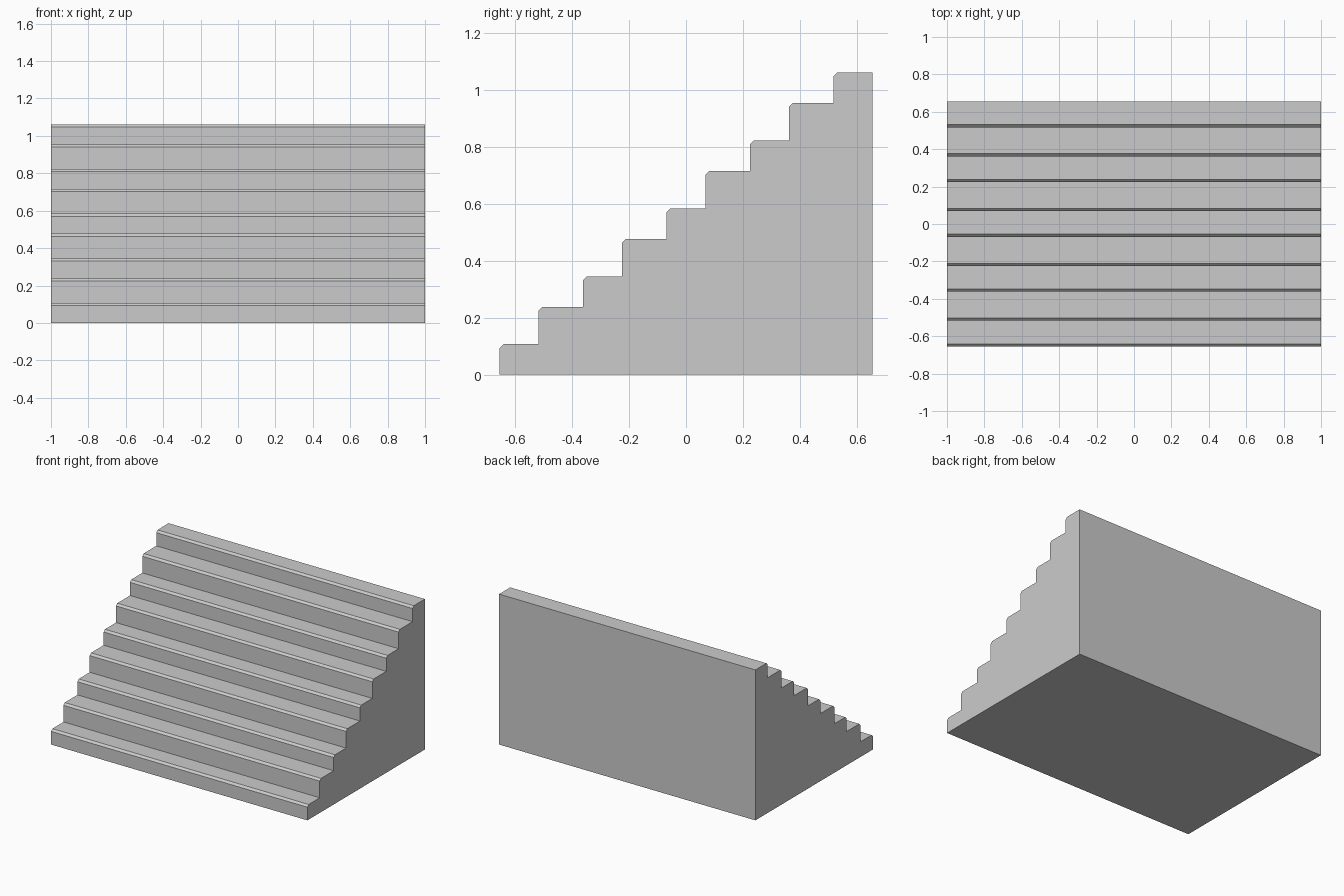
import bpy, bmesh

if "Cube" in bpy.data.objects:
    bpy.data.objects.remove(bpy.data.objects["Cube"])

WIDTH = 2.0
CHAMFER = 0.014
TREADS = (0.1375, 0.1555)   # alternating step depths
RISERS = (0.107, 0.1315)    # alternating step heights
STEPS = 9

# Side profile: nine steps with chamfered nosings
depth = sum(TREADS[i % 2] for i in range(STEPS))
y, z = -depth / 2, 0.0
profile = [(y, z)]
for i in range(STEPS):
    z += RISERS[i % 2]
    profile += [(y, z - CHAMFER), (y + CHAMFER, z)]
    y += TREADS[i % 2]
    profile.append((y, z))
profile.append((y, 0.0))

# Extrude the profile across the width
bm = bmesh.new()
side = bm.faces.new([bm.verts.new((-WIDTH / 2, py, pz)) for py, pz in profile])
ext = bmesh.ops.extrude_face_region(bm, geom=[side], use_keep_orig=True)
moved = [g for g in ext["geom"] if isinstance(g, bmesh.types.BMVert)]
bmesh.ops.translate(bm, verts=moved, vec=(WIDTH, 0, 0))
bmesh.ops.recalc_face_normals(bm, faces=bm.faces)

mesh = bpy.data.meshes.new("staircase")
bm.to_mesh(mesh)
bm.free()
staircase = bpy.data.objects.new("staircase", mesh)
bpy.context.collection.objects.link(staircase)
